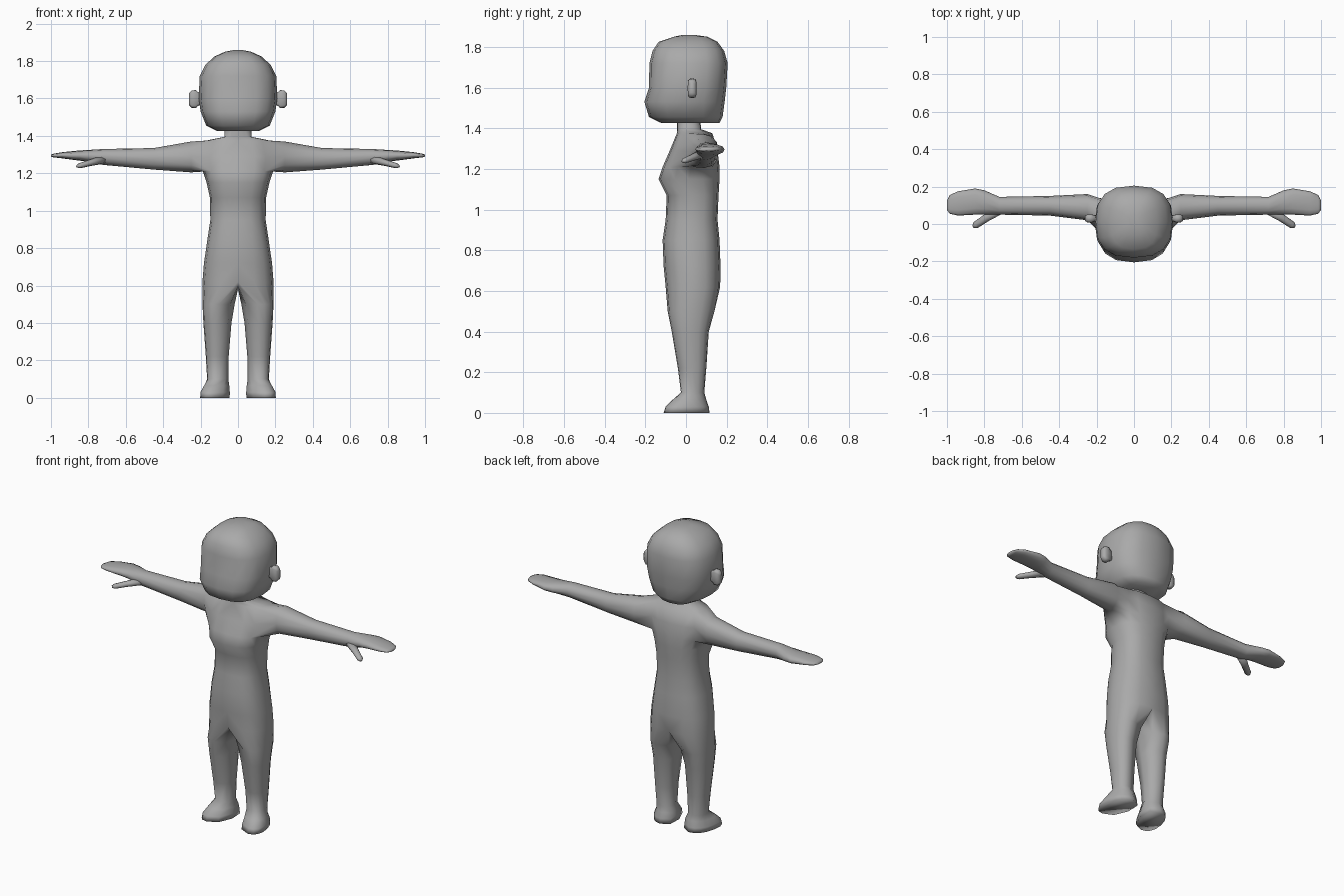
import bpy, bmesh, math
from mathutils import Vector

if "Cube" in bpy.data.objects:
    bpy.data.objects.remove(bpy.data.objects["Cube"])

grey = bpy.data.materials.new("plain_grey")
grey.diffuse_color = (0.4, 0.4, 0.4, 1)
grey.use_nodes = True
grey.node_tree.nodes["Principled BSDF"].inputs["Base Color"].default_value = grey.diffuse_color


def oval(u0, u1, v0, v1, angles, e=2.5):
    """Rounded-square section points inside the given bounds."""
    pts = []
    for a in angles:
        c, s = math.cos(math.radians(a)), math.sin(math.radians(a))
        pts.append(((u0 + u1) / 2 + (u1 - u0) / 2 * math.copysign(abs(c) ** (2 / e), c),
                    (v0 + v1) / 2 + (v1 - v0) / 2 * math.copysign(abs(s) ** (2 / e), s)))
    return pts


def ring(bm, pts):
    return [bm.verts.new(p) for p in pts]


def skin(bm, a, b, closed=True):
    n = len(a)
    for i in range(n if closed else n - 1):
        j = (i + 1) % n
        bm.faces.new((a[i], a[j], b[j], b[i]))


def loft(bm, rings, start=None, cap_start=True):
    prev = start
    for pts in rings:
        cur = ring(bm, pts)
        if prev:
            skin(bm, prev, cur)
        elif cap_start:
            bm.faces.new(cur)
        prev = cur
    bm.faces.new(prev)


def finish(bm, name, mirror=False):
    bmesh.ops.recalc_face_normals(bm, faces=bm.faces)
    me = bpy.data.meshes.new(name)
    bm.to_mesh(me)
    bm.free()
    me.materials.append(grey)
    ob = bpy.data.objects.new(name, me)
    bpy.context.collection.objects.link(ob)
    for p in me.polygons:
        p.use_smooth = True
    if mirror:
        ob.modifiers.new("mirror", "MIRROR").use_clip = True
    return ob


# Body: half torso, opened at the side for the arm and below for the leg
bm = bmesh.new()
half = [-90 + 22.5 * k for k in range(9)]
torso = [(1.44, .07, -.045, .07), (1.395, .073, -.045, .075), (1.375, .17, -.045, .13),
         (1.29, .195, -.08, .155), (1.21, .188, -.115, .165), (1.15, .168, -.135, .165),
         (1.07, .15, -.095, .16), (.95, .148, -.10, .155), (.85, .163, -.115, .165),
         (.72, .182, -.11, .17), (.62, .19, -.10, .168)]
rows = []
for z, rx, y0, y1 in torso:
    pts = oval(-rx, rx, y0, y1, half)
    pts[0], pts[-1] = (0, pts[0][1]), (0, pts[-1][1])
    rows.append(ring(bm, [(x, y, z) for x, y in pts]))
for r in range(len(rows) - 1):
    for k in range(8):
        if r in (2, 3) and 2 <= k < 6:
            continue
        bm.faces.new((rows[r][k], rows[r][k + 1], rows[r + 1][k + 1], rows[r + 1][k]))

# Arm and mitten hand
hole = rows[2][2:7] + [rows[3][6]] + rows[4][6:1:-1] + [rows[3][2]]
arm = [(.25, .02, .16, 1.205, 1.37), (.45, .045, .15, 1.22, 1.335),
       (.72, .05, .145, 1.245, 1.33), (.80, .05, .18, 1.262, 1.325),
       (.85, .05, .19, 1.268, 1.322), (.94, .045, .175, 1.28, 1.313),
       (.985, .055, .155, 1.285, 1.305), (1.0, .075, .125, 1.289, 1.30)]
turn = [150 - 30 * i for i in range(12)]
loft(bm, [[(x, y, z) for y, z in oval(y0, y1, z0, z1, turn, 2.2)]
          for x, y0, y1, z0, z1 in arm], hole)

# Leg and foot, toes turned slightly outwards
crotch = ring(bm, [(0, .10, .605), (0, .03, .58), (0, -.05, .60)])
leg = [(.5, .018, .19, -.09, .14), (.4, .035, .185, -.07, .112), (.22, .05, .172, -.04, .10),
       (.1, .052, .165, -.025, .09), (.065, .05, .182, -.065, .10),
       (.03, .045, .198, -.10, .112), (0, .045, .198, -.11, .116)]
legrings = []
for z, x0, x1, y0, y1 in leg:
    toe = .2 if z < .08 else 0
    legrings.append([(x - toe * y, y, z) for x, y in
                     oval(x0, x1, y0, y1, half + [135, 180, 225], 2.3)])
loft(bm, legrings, rows[-1] + crotch)

# Thumb
a, b = Vector((.72, .08, 1.275)), Vector((.86, -.015, 1.237))
d = (b - a).normalized()
side = d.cross(Vector((0, 0, 1))).normalized()
up = side.cross(d)
loft(bm, [[a.lerp(b, t) + side * u + up * v for u, v in
           oval(-w, w, -h, h, range(0, 360, 45), 2)]
          for t, w, h in ((0, .03, .024), (.5, .021, .017), (.9, .019, .014), (1, .009, .007))])
finish(bm, "body", True)

# Head: rounded block with a fuller jaw
bm = bmesh.new()
head = [(1.425, .11, -.12, .165), (1.455, .17, -.182, .18), (1.53, .20, -.205, .19),
        (1.60, .21, -.182, .198), (1.72, .205, -.18, .205), (1.78, .175, -.165, .188),
        (1.825, .125, -.135, .155), (1.85, .07, -.06, .105), (1.858, .03, -.02, .05)]
loft(bm, [[(x, y, z) for x, y in oval(-rx, rx, y0, y1, [22.5 * k for k in range(16)], 2.6)]
          for z, rx, y0, y1 in head])
finish(bm, "head")

# Ears
bm = bmesh.new()
ear = [(.19, .015, .045, 1.57, 1.625), (.215, .012, .048, 1.56, 1.635),
       (.225, .008, .052, 1.548, 1.645), (.248, .008, .052, 1.55, 1.643),
       (.262, .016, .044, 1.565, 1.628)]
loft(bm, [[(x, y, z) for y, z in oval(y0, y1, z0, z1, [30 * k for k in range(12)], 4)]
          for x, y0, y1, z0, z1 in ear])
finish(bm, "ears", True)
